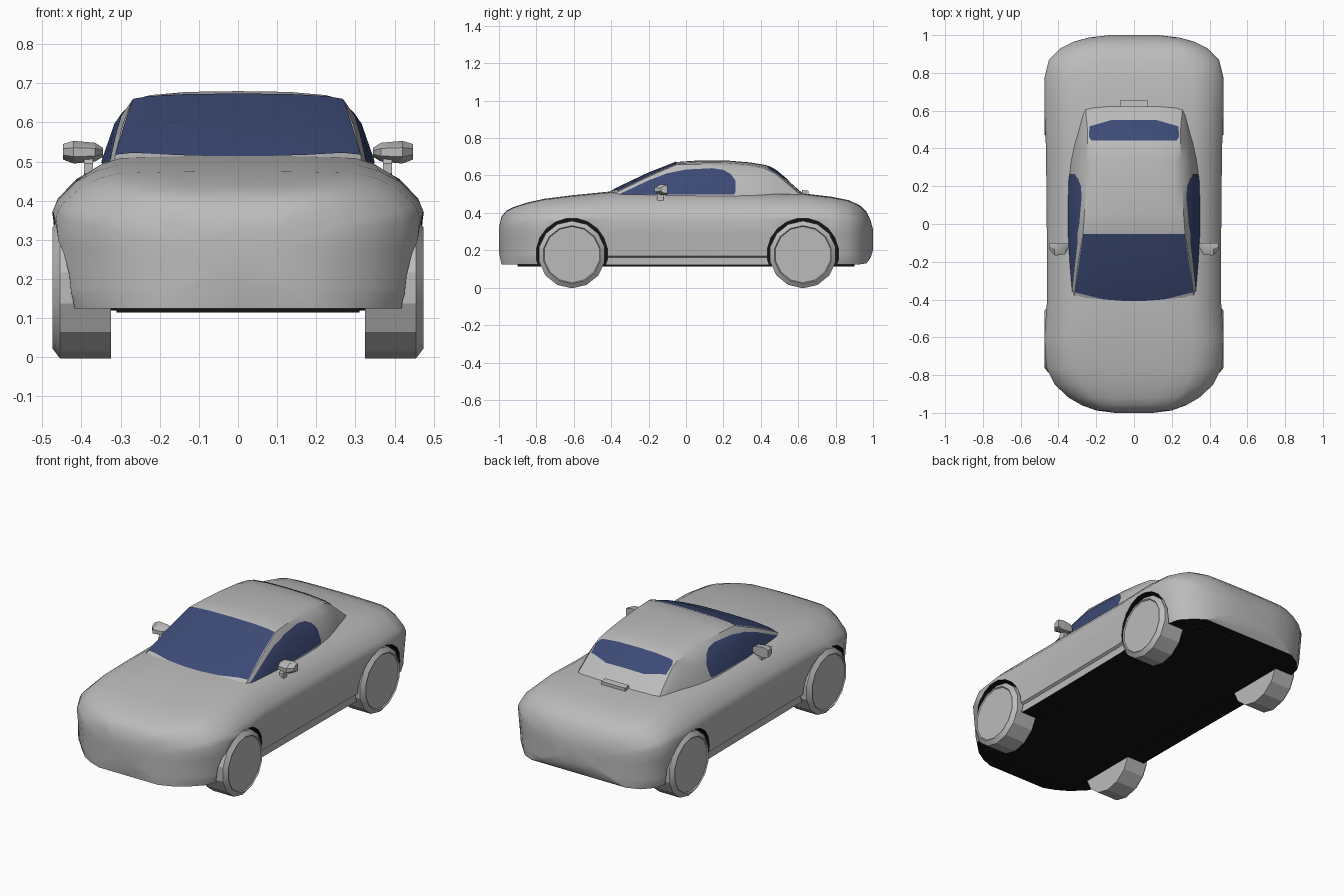
import bpy, bmesh, math
from mathutils import Vector

if "Cube" in bpy.data.objects:
    bpy.data.objects.remove(bpy.data.objects["Cube"])


def material(name, rgb):
    m = bpy.data.materials.new(name)
    m.diffuse_color = (*rgb, 1)
    m.use_nodes = True
    m.node_tree.nodes["Principled BSDF"].inputs["Base Color"].default_value = m.diffuse_color
    return m


GREY = material("light grey paint", (0.5, 0.5, 0.5))
BLACK = material("black underside", (0.006, 0.006, 0.006))
GLASS = material("dark blue glass", (0.046, 0.068, 0.18))


def finish(name, bm, mats, angle=32):
    me = bpy.data.meshes.new(name)
    bm.to_mesh(me)
    bm.free()
    ob = bpy.data.objects.new(name, me)
    bpy.context.collection.objects.link(ob)
    for m in mats:
        me.materials.append(m)
    if angle:
        smooth(ob, angle)
    return ob


def smooth(ob, angle):
    bpy.ops.object.select_all(action='DESELECT')
    ob.select_set(True)
    bpy.context.view_layer.objects.active = ob
    bpy.ops.object.shade_smooth_by_angle(angle=math.radians(angle))


def loft(rings):
    """Skin closed rings of 3D points and cap both ends."""
    bm = bmesh.new()
    vs = [[bm.verts.new(p) for p in r] for r in rings]
    n = len(rings[0])
    for a, b in zip(vs, vs[1:]):
        for i in range(n):
            j = (i + 1) % n
            bm.faces.new((a[i], a[j], b[j], b[i]))
    bm.faces.new(vs[0])
    bm.faces.new(vs[-1])
    bmesh.ops.recalc_face_normals(bm, faces=bm.faces)
    return bm


def mirrored_ring(half, y):
    full = half + [(-x, z) for x, z in reversed(half[1:-1])]
    return [(x, y, z) for x, z in full]


def wheel_ring(x, y, z, r, n):
    return [(x, y + r * math.cos(2 * math.pi * (i + .5) / n),
             z + r * math.sin(2 * math.pi * (i + .5) / n)) for i in range(n)]


# --- body: sections (y, half width, top z, widest z, bottom z) ---
STATIONS = [
    (-1.0, .10, .32, .27, .19), (-.987, .20, .38, .29, .125), (-.96, .275, .412, .31, .125),
    (-.92, .345, .432, .33, .125), (-.85, .42, .455, .345, .125), (-.76, .465, .475, .36, .125),
    (-.6, .475, .495, .37, .125), (-.4, .46, .515, .37, .12), (0, .462, .513, .37, .12),
    (.4, .466, .505, .37, .12), (.62, .475, .505, .37, .125), (.78, .473, .486, .37, .125),
    (.87, .45, .468, .36, .125), (.93, .39, .44, .34, .125), (.965, .32, .405, .32, .13),
    (.987, .24, .36, .30, .16), (1.0, .13, .31, .27, .2)]
SHOULDER = [(0, 0), (.35, .01), (.65, .04), (.76, .15), (.87, .37), (.97, .74), (1, 1)]


def body_ring(y, w, zt, zm, zb):
    half = [(u * w, zt + f * (zm - zt)) for u, f in SHOULDER]
    tuck = .03 if abs(y) < .45 else 0          # sill step between the wheels
    zs = zb + (.05 if zb < .15 else .02)
    half += [(.985 * w, (zm + zs) / 2 + .02), (.96 * w, zs),
             ((.96 - tuck) * w, zs - .008), (.93 * w, zb), (0, zb)]
    return mirrored_ring(half, y)


bm = loft([body_ring(*s) for s in STATIONS])
for f in bm.faces:
    if f.normal.z < -.95 and f.calc_center_median().z < .14:
        f.material_index = 1                   # black floor
body = finish("body", bm, [GREY, BLACK], 0)

# wheel arch cutters, black inside
WHEELS = [("front", -.61), ("rear", .625)]
for label, y in WHEELS:
    for s in (1, -1):
        bm = loft([wheel_ring(s * x, y, .18, .192, 20) for x in (.315, .6)])
        for f in bm.faces:
            f.material_index = 1
        cutter = finish("arch_cutter", bm, [GREY, BLACK], 0)
        cutter.hide_render = True
        mod = body.modifiers.new("arch", 'BOOLEAN')
        mod.operation, mod.solver, mod.object = 'DIFFERENCE', 'EXACT', cutter
        bpy.context.view_layer.objects.active = body
        bpy.ops.object.modifier_apply(modifier=mod.name)
        bpy.data.objects.remove(cutter)
smooth(body, 32)

# --- cabin: sections (y, roof z, roof half width, edge drop, base half width) ---
CABIN = [
    (-.45, .488, .315, .02, .33), (-.36, .537, .314, .022, .338), (-.2, .613, .295, .02, .35),
    (-.05, .672, .27, .014, .36), (.06, .68, .262, .02, .362), (.22, .68, .255, .025, .36),
    (.34, .67, .25, .025, .345), (.43, .655, .245, .022, .325), (.48, .628, .245, .02, .31),
    (.54, .578, .25, .02, .295), (.64, .49, .26, .02, .27)]


def cabin_ring(y, zt, wt, drop, wb):
    ze, zb = zt - drop, .45
    half = [(0, zt), (.5 * wt, zt - .1 * drop), (.85 * wt, zt - .5 * drop), (wt, ze),
            (wt + .48 * (wb - wt), ze + .3 * (zb - ze)),
            (wt + .8 * (wb - wt), ze + .7 * (zb - ze)), (wb, zb), (0, zb)]
    return mirrored_ring(half, y)


cabin_rings = [cabin_ring(*s) for s in CABIN]
finish("cabin", loft(cabin_rings), [GREY], 35)


def window(name, outline, axes, keep):
    """Cut a convex outline out of the cabin skin and lift it slightly."""
    bm = loft(cabin_rings)
    bm.normal_update()
    bmesh.ops.delete(bm, geom=[f for f in bm.faces if not keep(f)], context='FACES')
    a, b = axes
    cx = sum(p[0] for p in outline) / len(outline)
    cy = sum(p[1] for p in outline) / len(outline)
    for p, q in zip(outline, outline[1:] + outline[:1]):
        co, no = Vector(), Vector()
        co[a], co[b] = p
        no[a], no[b] = q[1] - p[1], p[0] - q[0]
        if (cx - p[0]) * no[a] + (cy - p[1]) * no[b] > 0:
            no = -no
        bmesh.ops.bisect_plane(bm, geom=bm.verts[:] + bm.edges[:] + bm.faces[:],
                               plane_co=co, plane_no=no, clear_outer=True)
    bm.normal_update()
    for v, n in [(v, v.normal.copy()) for v in bm.verts]:
        v.co += n * .003
    finish(name, bm, [GLASS], 35)


window("windshield", [(-.313, -.36), (-.16, -.398), (0, -.41), (.16, -.398), (.313, -.36),
                      (.268, -.052), (-.268, -.052)], (0, 1), lambda f: f.normal.z > .3)
window("rear_window", [(-.225, .44), (.225, .44), (.238, .46), (.235, .515), (.12, .548),
                       (-.12, .548), (-.235, .515), (-.238, .46)], (0, 1),
       lambda f: f.normal.z > .3)
SIDE = [(-.36, .497), (.255, .497), (.265, .51), (.265, .57), (.24, .605), (.2, .628),
        (.14, .637), (0, .63), (-.1, .61), (-.2, .572)]
for label, s in (("left", -1), ("right", 1)):
    window(label + "_side_window", SIDE, (1, 2), lambda f: f.normal.x * s > .6)

# --- wheels ---
for label, y in WHEELS:
    for side, s in (("left", -1), ("right", 1)):
        prof = [(.325, .18), (.455, .18), (.474, .155), (.468, .15)]
        finish(f"{label}_{side}_wheel",
               loft([wheel_ring(s * x, y, .177, r, 14) for x, r in prof]), [GREY], 25)


# --- mirrors: tapered head on a short stalk ---
def block(x, y0, y1, z0, z1):
    c = .3 * (z1 - z0)
    return [(x, y0, z0 + c), (x, y0, z1 - c), (x, (y0 + y1) / 2, z1),
            (x, y1, z1), (x, y1, z0), (x, (y0 + y1) / 2, z0)]


for side, s in (("left", -1), ("right", 1)):
    head = [(.345, -.125, -.105, .512, .535), (.365, -.16, -.1, .5, .548),
            (.42, -.168, -.1, .495, .553), (.447, -.135, -.1, .505, .545)]
    finish(side + "_mirror", loft([block(s * x, *r) for x, *r in head]), [GREY], 30)
    stalk = [(.37, -.155, -.12, .45, .515), (.393, -.155, -.12, .45, .515)]
    finish(side + "_mirror_stalk", loft([block(s * x, *r) for x, *r in stalk]), [GREY], 30)

# --- high brake light on the rear deck ---
finish("brake_light", loft([[(x, .62, .495), (x, .62, .522), (x, .655, .518), (x, .655, .495)]
                            for x in (-.075, .075)]), [GREY], 30)

# --- floor plate ---
finish("floor_plate", loft([[(x, -.9, .114), (x, .9, .114), (x, .9, .13), (x, -.9, .13)]
                            for x in (-.31, .31)]), [BLACK], 30)
